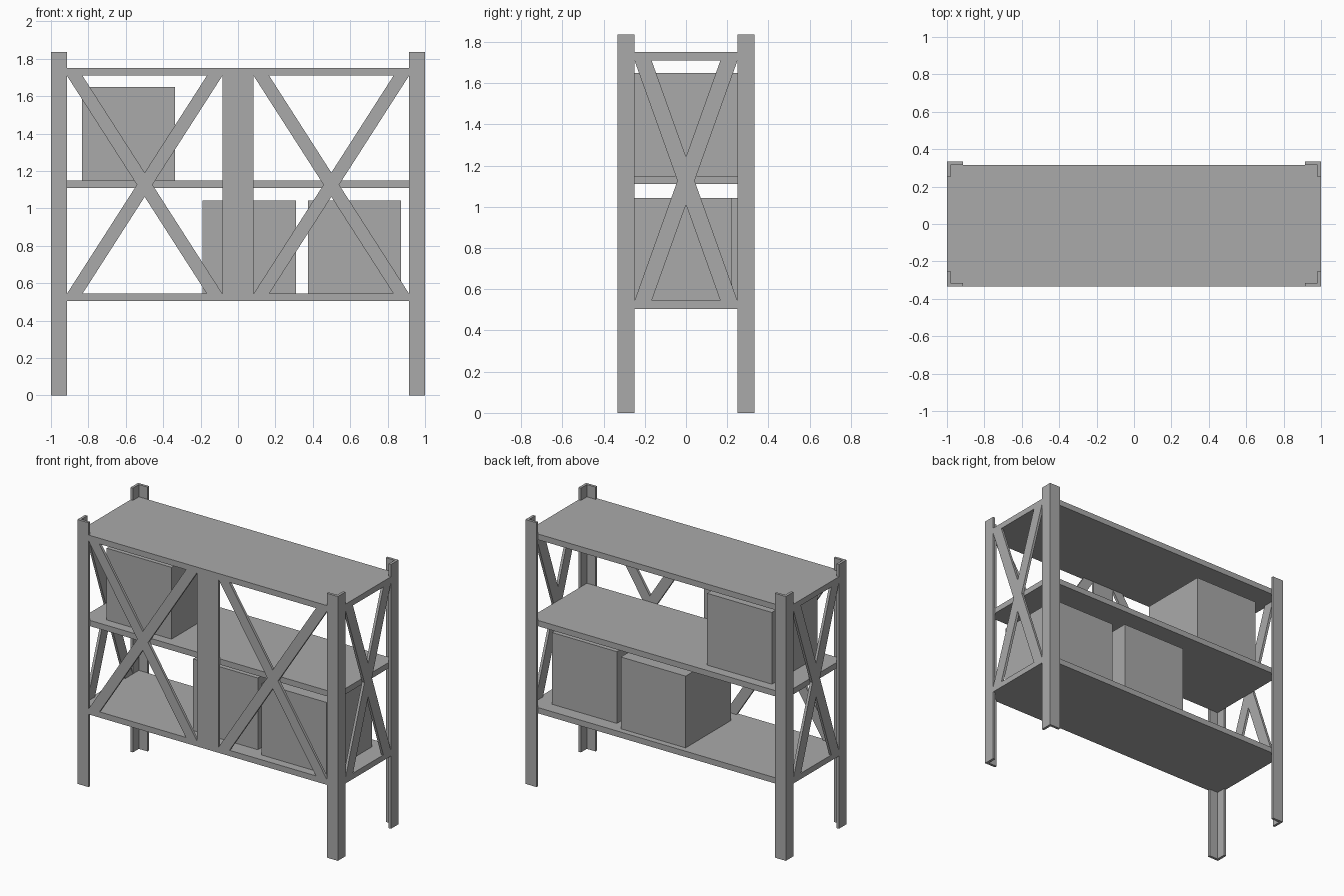
import bpy, bmesh

if "Cube" in bpy.data.objects:
    bpy.data.objects.remove(bpy.data.objects["Cube"])

steel = bpy.data.materials.new("grey")
steel.diffuse_color = (0.4, 0.4, 0.4, 1)
steel.use_nodes = True
steel.node_tree.nodes["Principled BSDF"].inputs["Base Color"].default_value = steel.diffuse_color

HX, HY, T = 1.0, 0.333, 0.018       # half length, half depth, sheet thickness
IX, IY, W = 0.915, 0.25, 0.083      # inner edges of the posts, strip width
Z0, Z1, BOARD = 0.505, 1.75, 0.04   # frame bottom, frame top, board thickness


def prism(name, points, to_3d, a, b):
    """Extrude a 2D outline from depth a to depth b."""
    bm = bmesh.new()
    n = len(points)
    lo = [bm.verts.new(to_3d(u, v, a)) for u, v in points]
    hi = [bm.verts.new(to_3d(u, v, b)) for u, v in points]
    bm.faces.new(lo)
    bm.faces.new(hi)
    for i in range(n):
        j = (i + 1) % n
        bm.faces.new((lo[i], lo[j], hi[j], hi[i]))
    bmesh.ops.recalc_face_normals(bm, faces=bm.faces)
    mesh = bpy.data.meshes.new(name)
    bm.to_mesh(mesh)
    bm.free()
    mesh.materials.append(steel)
    obj = bpy.data.objects.new(name, mesh)
    bpy.context.collection.objects.link(obj)
    return obj


def plan(u, v, d):
    return (u, v, d)


def front(u, v, d):
    return (u, d, v)


def side(u, v, d):
    return (d, u, v)


def box(name, x0, x1, y0, y1, z0, z1):
    return prism(name, [(x0, y0), (x1, y0), (x1, y1), (x0, y1)], plan, z0, z1)


def cross(name, l, r, w, to_3d, a, b):
    """One-piece X brace whose strips are cut level at both ends."""
    bot, top = Z0 + BOARD - 0.002, Z1 - BOARD
    mx, mz = (l + r) / 2, (bot + top) / 2
    notch = w / 2 * (top - bot) / (r - l - w)
    pts = [(l, bot), (l + w, bot), (mx, mz - notch), (r - w, bot),
           (r, bot), (mx + w / 2, mz), (r, top), (r - w, top),
           (mx, mz + notch), (l + w, top), (l, top), (mx - w / 2, mz)]
    return prism(name, pts, to_3d, a, b)


# Corner posts: L-shaped angle sections
for sx, nx in ((-1, "left"), (1, "right")):
    for sy, ny in ((-1, "front"), (1, "back")):
        outline = [(HX, HY), (IX, HY), (IX, HY - T), (HX - T, HY - T),
                   (HX - T, IY), (HX, IY)]
        prism(f"{ny}_{nx}_post", [(sx * x, sy * y) for x, y in outline],
              plan, 0, 1.835)

# Shelves
for name, top in (("bottom", Z0 + BOARD), ("middle", 1.15), ("top", Z1)):
    box(name + "_shelf", -HX + T, HX - T, -HY + T, HY - T, top - BOARD, top)

# Front frame: rails, centre strip and two X braces
for name, z in (("bottom", Z0), ("top", Z1 - BOARD)):
    box(f"front_{name}_rail", -IX, IX, -HY, -HY + T, z, z + BOARD)
box("front_centre_strip", -W, W, -HY, -HY + T, Z0 + BOARD, Z1 - BOARD)
cross("front_left_brace", -IX, -W, W, front, -HY, -HY + T)
cross("front_right_brace", W, IX, W, front, -HY, -HY + T)

# End frames: rails and an X brace on each side
for s, n in ((-1, "left"), (1, "right")):
    a, b = sorted((s * HX, s * (HX - T)))
    for name, z in (("bottom", Z0), ("top", Z1 - BOARD)):
        box(f"{n}_{name}_rail", a, b, -IY, IY, z, z + BOARD)
    cross(f"{n}_brace", -IY, IY, W, side, a, b)

# Stored crates
for name, x, y, z in (("upper_crate", -0.585, 0.0, 1.15),
                      ("lower_middle_crate", 0.06, 0.025, Z0 + BOARD),
                      ("lower_right_crate", 0.623, -0.025, Z0 + BOARD)):
    h = 0.249
    box(name, x - h, x + h, y - h, y + h, z, z + 2 * h)
